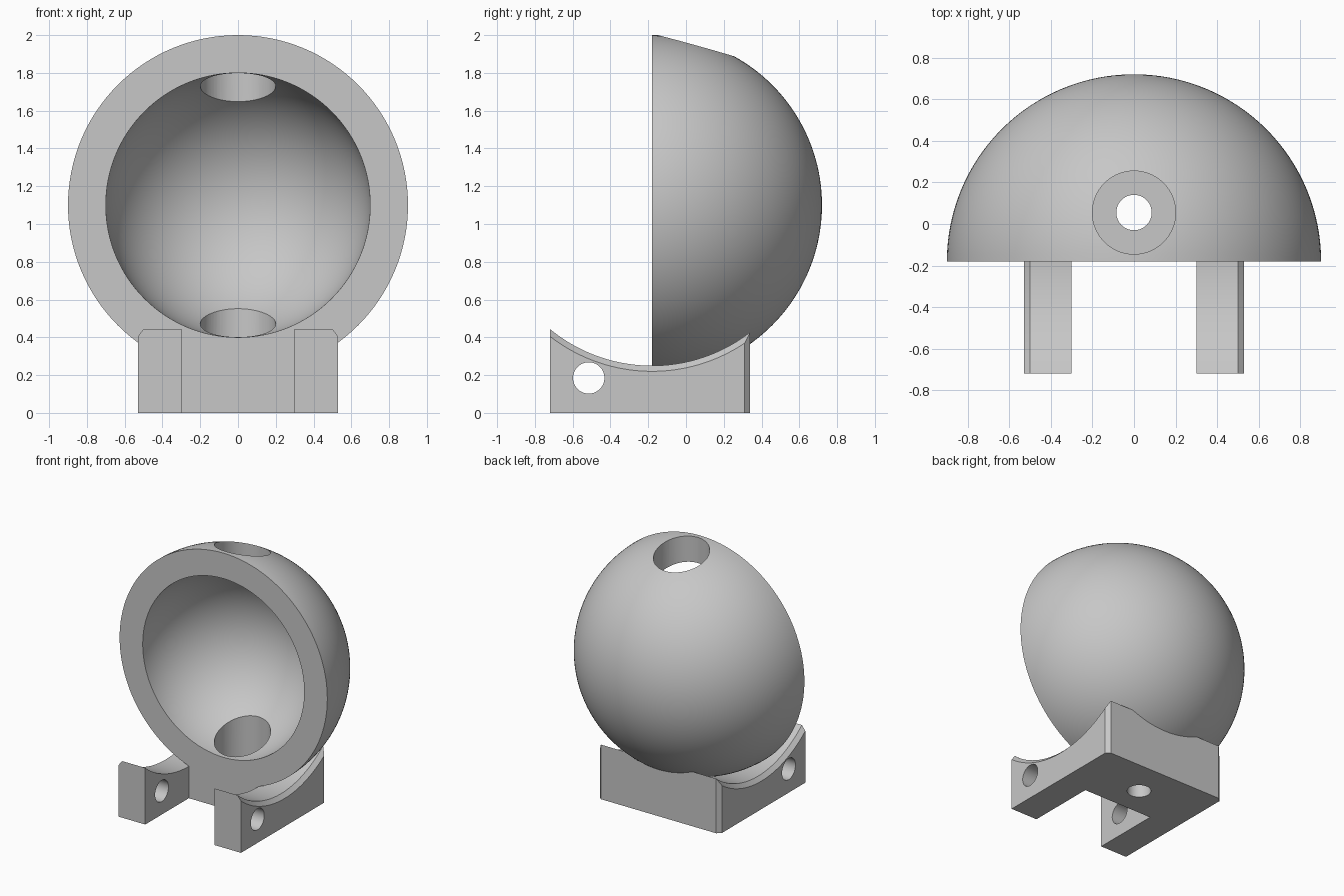
import bpy, bmesh
from math import sin, cos, pi, sqrt, radians
from mathutils import Matrix, Vector

cube = bpy.data.objects.get("Cube")
if cube:
    bpy.data.objects.remove(cube, do_unlink=True)

CENTRE = Vector((0, -0.18, 1.1))   # centre of the dome sphere
BORE_Y = 0.055                     # axis of the vertical bores

grey = bpy.data.materials.new("light grey")
grey.use_nodes = True
colour = (0.57, 0.57, 0.57, 1)
grey.diffuse_color = colour
grey.node_tree.nodes["Principled BSDF"].inputs["Base Color"].default_value = colour


def add_object(name, bm):
    bmesh.ops.recalc_face_normals(bm, faces=bm.faces)
    mesh = bpy.data.meshes.new(name)
    bm.to_mesh(mesh)
    bm.free()
    mesh.materials.append(grey)
    obj = bpy.data.objects.new(name, mesh)
    bpy.context.collection.objects.link(obj)
    return obj


def cylinder(name, radius, start, end):
    start, end = Vector(start), Vector(end)
    axis = end - start
    bm = bmesh.new()
    turn = axis.to_track_quat('Z', 'Y').to_matrix().to_4x4()
    bmesh.ops.create_cone(bm, cap_ends=True, segments=64, radius1=radius,
                          radius2=radius, depth=axis.length,
                          matrix=Matrix.Translation((start + end) / 2) @ turn)
    return add_object(name, bm)


def box(name, low, high):
    low, high = Vector(low), Vector(high)
    bm = bmesh.new()
    bmesh.ops.create_cube(bm, size=1, matrix=Matrix.Translation((low + high) / 2)
                          @ Matrix.Diagonal((high - low).to_4d()))
    return add_object(name, bm)


def boolean(obj, tool, operation):
    mod = obj.modifiers.new(operation.lower(), 'BOOLEAN')
    mod.operation, mod.solver, mod.object = operation, 'EXACT', tool
    bpy.ops.object.select_all(action='DESELECT')
    bpy.context.view_layer.objects.active = obj
    obj.select_set(True)
    bpy.ops.object.modifier_apply(modifier=mod.name)
    bpy.data.objects.remove(tool, do_unlink=True)


# Half-sphere shell: a C-shaped profile spun around the front-back axis
bm = bmesh.new()
steps = 40
arc = [i * pi / 2 / steps for i in range(steps + 1)]
profile = [(0.9 * sin(a), 0.9 * cos(a)) for a in arc]
profile += [(0.7 * sin(a), 0.7 * cos(a)) for a in reversed(arc)]
verts = [bm.verts.new(CENTRE + Vector((r, y, 0))) for r, y in profile]
edges = [bm.edges.new(pair) for pair in zip(verts, verts[1:])]
bmesh.ops.spin(bm, geom=verts + edges, cent=CENTRE, axis=(0, 1, 0),
               angle=2 * pi, steps=128, use_duplicate=False)
bmesh.ops.remove_doubles(bm, verts=bm.verts, dist=0.0001)
dome = add_object("dome_on_cradle", bm)

# Cradle: side sections lofted across x, giving the curved top and chamfers
bm = bmesh.new()
rings = []
for x, radius, back in ((-0.53, 0.88, 0.31), (-0.5, 0.85, 0.34),
                        (0.5, 0.85, 0.34), (0.53, 0.88, 0.31)):
    front, count = -0.72, 48
    ring = [(front, 0)]
    for i in range(count + 1):
        y = front + (back - front) * i / count
        ring.append((y, CENTRE.z - sqrt(radius ** 2 - (y - CENTRE.y) ** 2)))
    ring.append((back, 0))
    rings.append([bm.verts.new((x, y, z)) for y, z in ring])
for a, b in zip(rings, rings[1:]):
    for i in range(len(a)):
        j = (i + 1) % len(a)
        bm.faces.new((a[i], a[j], b[j], b[i]))
bm.faces.new(rings[0])
bm.faces.new(rings[-1])
cradle = add_object("cradle", bm)

# Front notch between the arms, and the cross pin holes
boolean(cradle, box("notch", (-0.3, -1, -0.2), (0.3, CENTRE.y, 0.8)), 'DIFFERENCE')
boolean(cradle, cylinder("pin_hole", 0.083, (-1, -0.515, 0.185), (1, -0.515, 0.185)),
        'DIFFERENCE')

# Join, then cut the wide bore from above and the narrow one through the base
boolean(dome, cradle, 'UNION')
boolean(dome, cylinder("wide_bore", 0.2, (0, BORE_Y, 0.15), (0, BORE_Y, 2.3)), 'DIFFERENCE')
boolean(dome, cylinder("narrow_bore", 0.085, (0, BORE_Y, -0.2), (0, BORE_Y, 0.5)), 'DIFFERENCE')

bpy.ops.object.select_all(action='DESELECT')
dome.select_set(True)
bpy.context.view_layer.objects.active = dome
bpy.ops.object.shade_smooth_by_angle(angle=radians(25))
